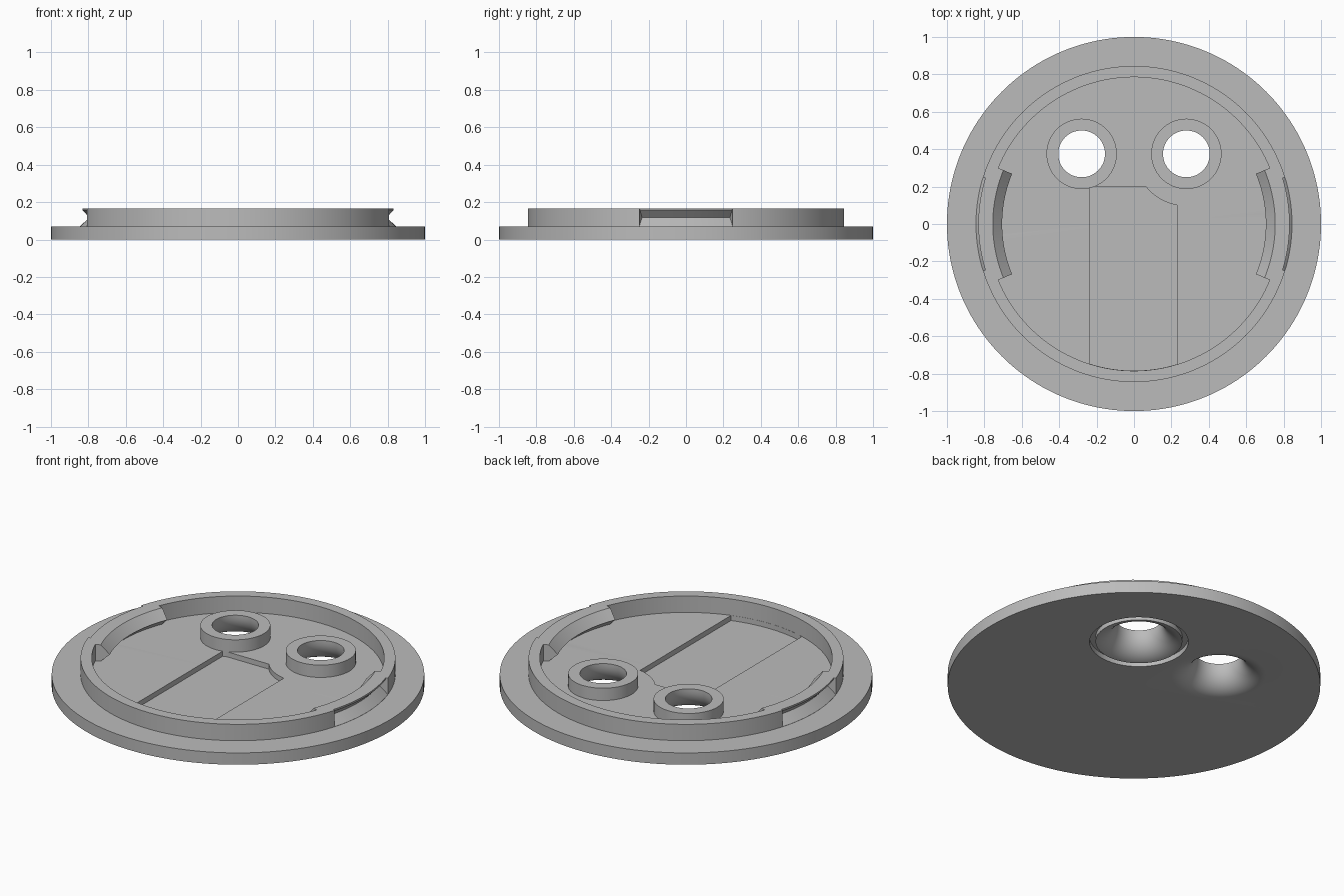
import bpy, bmesh, math

if "Cube" in bpy.data.objects:
    bpy.data.objects.remove(bpy.data.objects["Cube"])

grey = bpy.data.materials.new("light grey")
grey.diffuse_color = (0.5, 0.5, 0.5, 1)
grey.use_nodes = True
grey.node_tree.nodes["Principled BSDF"].inputs["Base Color"].default_value = grey.diffuse_color


def finish(bm, name, helper):
    bmesh.ops.recalc_face_normals(bm, faces=bm.faces)
    mesh = bpy.data.meshes.new(name)
    bm.to_mesh(mesh)
    bm.free()
    mesh.materials.append(grey)
    ob = bpy.data.objects.new(name, mesh)
    bpy.context.collection.objects.link(ob)
    ob.hide_render = helper
    return ob


def sweep(name, profile, start=0, end=360, steps=128, centre=(0, 0), helper=True):
    """Sweep a closed (radius, z) profile round a vertical axis."""
    bm = bmesh.new()
    full = end - start == 360
    rings = []
    for i in range(steps if full else steps + 1):
        a = math.radians(start + (end - start) * i / steps)
        ring = []
        for r, z in profile:
            if r == 0 and rings:
                ring.append(rings[0][profile.index((r, z))])
            else:
                ring.append(bm.verts.new((centre[0] + r * math.cos(a),
                                          centre[1] + r * math.sin(a), z)))
        rings.append(ring)
    n = len(profile)
    for i in range(steps):
        p, q = rings[i], rings[(i + 1) % len(rings)]
        for j in range(n):
            k = (j + 1) % n
            corners = list(dict.fromkeys((p[j], p[k], q[k], q[j])))
            if len(corners) > 2:
                bm.faces.new(corners)
    if not full:
        bm.faces.new(rings[0])
        bm.faces.new(rings[-1])
    return finish(bm, name, helper)


def prism(name, outline, z0, z1):
    bm = bmesh.new()
    face = bm.faces.new([bm.verts.new((x, y, z0)) for x, y in outline])
    top = bmesh.ops.extrude_face_region(bm, geom=[face])
    verts = [g for g in top["geom"] if isinstance(g, bmesh.types.BMVert)]
    bmesh.ops.translate(bm, vec=(0, 0, z1 - z0), verts=verts)
    return finish(bm, name, True)


def combine(target, tool, operation):
    mod = target.modifiers.new(tool.name, "BOOLEAN")
    mod.object, mod.operation, mod.solver = tool, operation, "EXACT"
    bpy.context.view_layer.objects.active = target
    bpy.ops.object.modifier_apply(modifier=mod.name)
    bpy.data.objects.remove(tool)


# Flange disc with raised rim
cover = sweep("cover", [(0, 0), (1, 0), (1, 0.07), (0.845, 0.07), (0.845, 0.167),
                        (0.785, 0.167), (0.785, 0.07), (0, 0.07)], steps=160, helper=False)

# Snap clips: inward ridge and matching outer groove on both sides
for side, mid in (("right", 0), ("left", 180)):
    ridge = sweep(side + "_ridge", [(0.80, 0.06), (0.755, 0.06), (0.755, 0.07), (0.705, 0.115),
                                    (0.755, 0.167), (0.80, 0.167)], mid - 22.4, mid + 22.4, 20)
    combine(cover, ridge, "UNION")
    groove = sweep(side + "_groove", [(0.832, 0.2), (0.832, 0.157), (0.795, 0.118),
                                      (0.845, 0.0705), (0.9, 0.0705), (0.9, 0.2)],
                   mid - 17.2, mid + 17.2, 16)
    combine(cover, groove, "DIFFERENCE")

# Shallow pocket in the floor, rounded away from the right boss
hx, hy = 0.28, 0.375
outline = [(-0.235, 0.2)]
for i in range(13):
    a = math.radians(219 + (259.5 - 219) * i / 12)
    outline.append((hx + 0.279 * math.cos(a), hy + 0.279 * math.sin(a)))
outline[1] = (outline[1][0], 0.2)
outline[-1] = (0.23, outline[-1][1])
a0, a1 = -math.acos(0.23 / 0.784), -math.acos(-0.235 / 0.784)
outline += [(0.784 * math.cos(a0 + (a1 - a0) * i / 16),
             0.784 * math.sin(a0 + (a1 - a0) * i / 16)) for i in range(17)]
combine(cover, prism("pocket", outline, 0.04, 0.1), "DIFFERENCE")

# Two bosses with holes that flare out towards the underside
R = 0.13
flare = [(0.125 + R - R * math.sin(t), R - R * math.cos(t))
         for t in (math.pi / 2 * i / 12 for i in range(13))]
for side, x in (("left", -hx), ("right", hx)):
    boss = sweep(side + "_boss", [(0, 0.035), (0.188, 0.035), (0.188, 0.143), (0, 0.143)],
                 steps=64, centre=(x, hy))
    combine(cover, boss, "UNION")
    hole = sweep(side + "_hole", [(0, -0.05), (0.125 + R, -0.05)] + flare
                 + [(0.125, 0.25), (0, 0.25)], steps=64, centre=(x, hy))
    combine(cover, hole, "DIFFERENCE")

# Seal groove round the right hole on the underside
seal = sweep("seal_groove", [(0.233, -0.05), (0.265, -0.05), (0.265, 0.03), (0.233, 0.03)],
             steps=64, centre=(hx, hy))
combine(cover, seal, "DIFFERENCE")

bpy.context.view_layer.objects.active = cover
cover.select_set(True)
bpy.ops.object.shade_smooth_by_angle(angle=math.radians(25))
